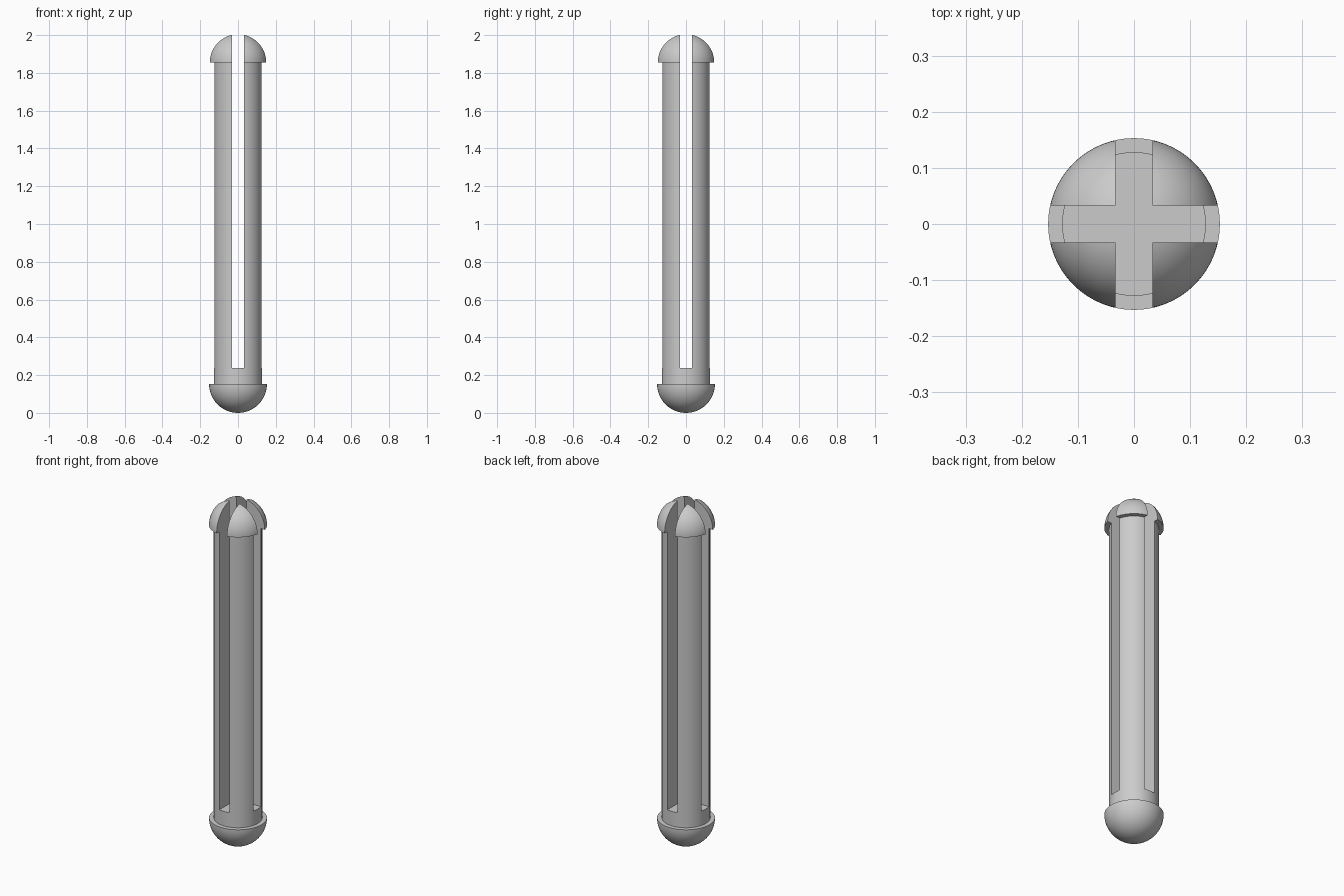
import bpy
import bmesh
from math import sin, cos, pi, radians
from mathutils import Matrix, Vector

cube = bpy.data.objects.get("Cube")
if cube:
    bpy.data.objects.remove(cube, do_unlink=True)

HEAD_R, SHAFT_R = 0.153, 0.128
BASE_Z, TOP_Z = HEAD_R, 1.855      # flat rims of the two domes
SLOT_W, SLOT_Z = 0.066, 0.237      # slot width and floor height
STEPS, SIDES = 20, 96

grey = bpy.data.materials.new("grey_metal")
grey.use_nodes = True
colour = (0.6, 0.6, 0.6, 1)
grey.diffuse_color = colour
grey.node_tree.nodes["Principled BSDF"].inputs["Base Color"].default_value = colour


def make_object(name, bm):
    mesh = bpy.data.meshes.new(name)
    bm.to_mesh(mesh)
    bm.free()
    mesh.materials.append(grey)
    obj = bpy.data.objects.new(name, mesh)
    bpy.context.collection.objects.link(obj)
    return obj


# Pin body: half profile with a dome at each end, turned about z
angles = [pi / 2 * i / STEPS for i in range(STEPS + 1)]
profile = [(HEAD_R * sin(a), BASE_Z - HEAD_R * cos(a)) for a in angles]
profile += [(SHAFT_R, BASE_Z), (SHAFT_R, TOP_Z)]
profile += [(HEAD_R * cos(a), TOP_Z + HEAD_R * sin(a)) for a in angles]
bm = bmesh.new()
verts = [bm.verts.new((r, 0, z)) for r, z in profile]
edges = [bm.edges.new(pair) for pair in zip(verts, verts[1:])]
bmesh.ops.spin(bm, geom=verts + edges, cent=(0, 0, 0), axis=(0, 0, 1),
               angle=2 * pi, steps=SIDES, use_merge=True)
bmesh.ops.remove_doubles(bm, verts=bm.verts, dist=1e-5)
bmesh.ops.recalc_face_normals(bm, faces=bm.faces)
pin = make_object("slotted_pin", bm)

# Crossed slots that split the shaft and upper dome into four prongs
for name, size in (("slot_cutter_x", (1, SLOT_W)), ("slot_cutter_y", (SLOT_W, 1))):
    bm = bmesh.new()
    scale = Matrix.Diagonal(Vector((*size, 2, 1)))
    bmesh.ops.create_cube(bm, size=1, matrix=Matrix.Translation((0, 0, SLOT_Z + 1)) @ scale)
    cutter = make_object(name, bm)
    cutter.hide_render = True
    cut = pin.modifiers.new(name, "BOOLEAN")
    cut.operation = "DIFFERENCE"
    cut.solver = "EXACT"
    cut.object = cutter
    bpy.context.view_layer.objects.active = pin
    bpy.ops.object.modifier_apply(modifier=cut.name)
    bpy.data.objects.remove(cutter, do_unlink=True)

# Smooth domes and shaft with crisp slot and rim edges
bpy.ops.object.select_all(action="DESELECT")
pin.select_set(True)
bpy.context.view_layer.objects.active = pin
bpy.ops.object.shade_smooth_by_angle(angle=radians(30))
